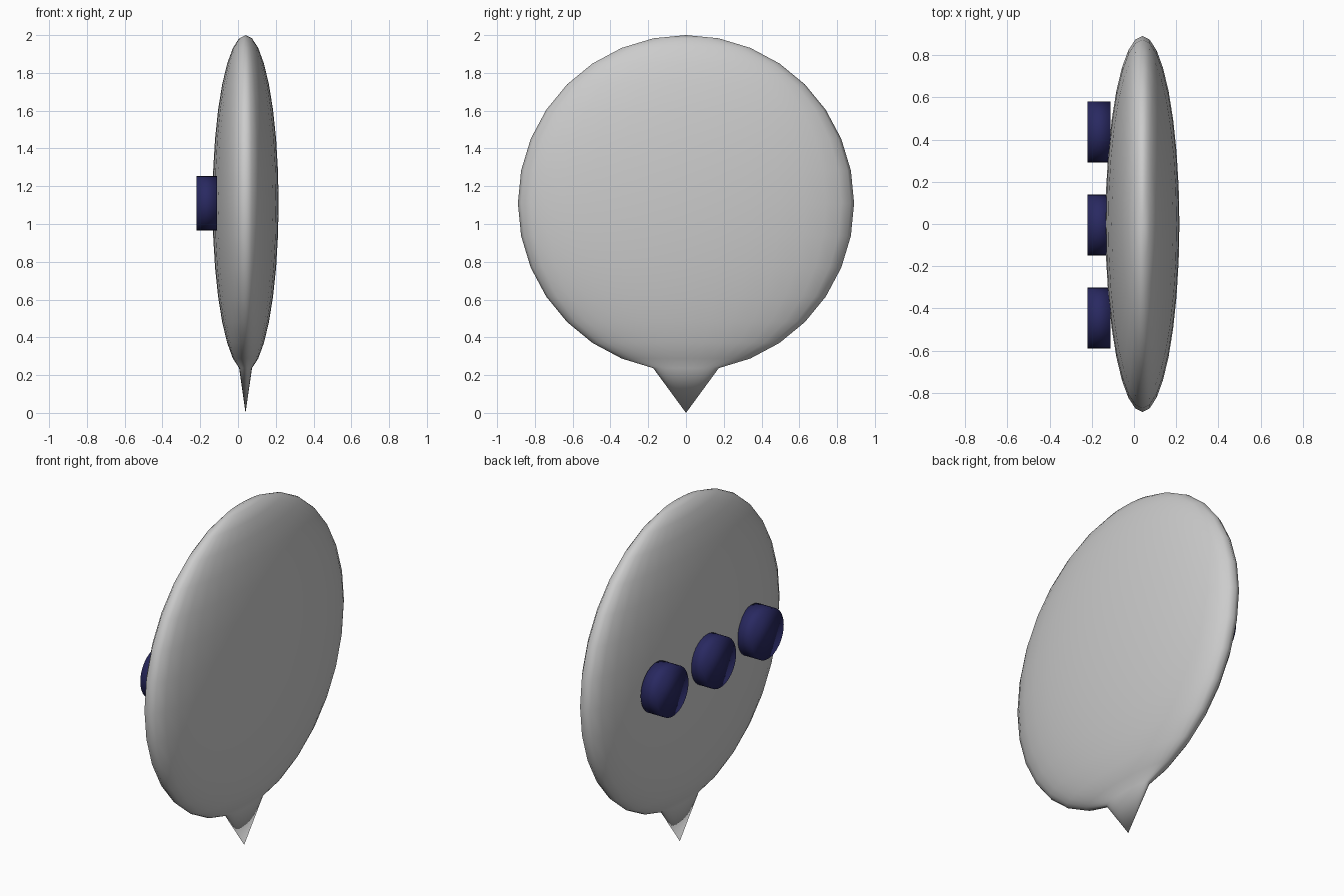
import bpy
from math import pi

if "Cube" in bpy.data.objects:
    bpy.data.objects.remove(bpy.data.objects["Cube"])

CX, CZ, R = 0.04, 1.11, 0.89


def smooth(obj):
    for p in obj.data.polygons:
        p.use_smooth = True


# Bubble: flattened sphere whose bottom pole is pulled down into the tail
bpy.ops.mesh.primitive_uv_sphere_add(segments=32, ring_count=16, radius=1)
bubble = bpy.context.object
bubble.name = "speech_bubble"
for v in bubble.data.vertices:
    is_tip = v.co.z < -0.999
    v.co = (CX + v.co.x * 0.175, v.co.y * R, CZ + v.co.z * R)
    if is_tip:
        v.co.z = 0.0
smooth(bubble)

# Dots: three short discs in a row on the -x face
navy = bpy.data.materials.new("navy")
navy.diffuse_color = (0.022, 0.022, 0.12, 1)
navy.use_nodes = True
navy.node_tree.nodes["Principled BSDF"].inputs["Base Color"].default_value = navy.diffuse_color
for i, y in enumerate((-0.445, -0.005, 0.435)):
    bpy.ops.mesh.primitive_cylinder_add(
        vertices=32, radius=0.144, depth=0.108,
        location=(-0.166, y, CZ), rotation=(0, pi / 2, 0))
    dot = bpy.context.object
    dot.name = f"dot_{i + 1}"
    dot.data.materials.append(navy)
    smooth(dot)
